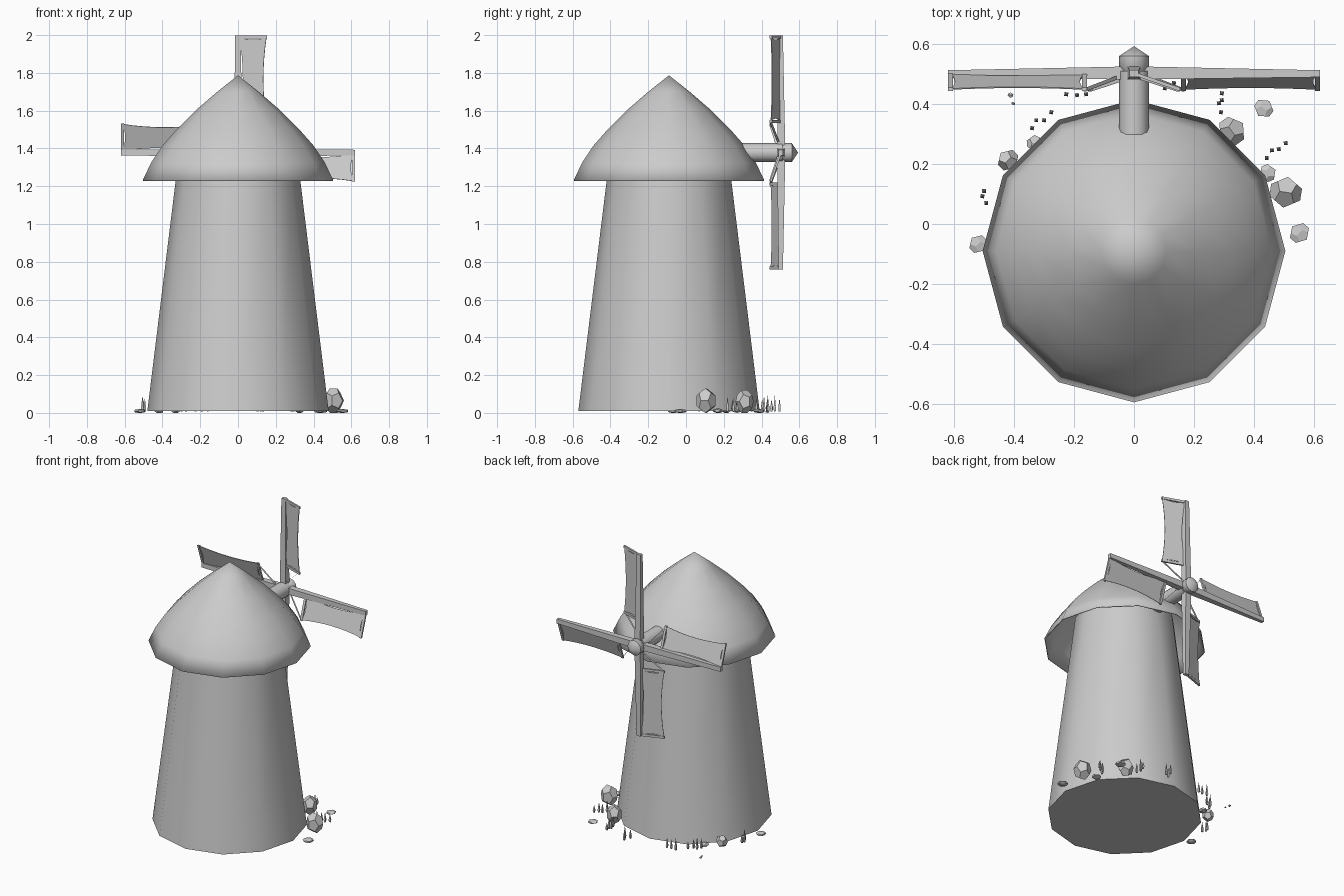
import bpy, bmesh, math, random
from mathutils import Matrix, Vector

if "Cube" in bpy.data.objects:
    bpy.data.objects.remove(bpy.data.objects["Cube"])

random.seed(4)
stone = bpy.data.materials.new("plain_grey")
stone.diffuse_color = (0.6, 0.6, 0.6, 1)
stone.use_nodes = True
stone.node_tree.nodes["Principled BSDF"].inputs["Base Color"].default_value = stone.diffuse_color


def finish(name, bm, smooth=None):
    bmesh.ops.recalc_face_normals(bm, faces=bm.faces)
    me = bpy.data.meshes.new(name)
    bm.to_mesh(me)
    bm.free()
    me.materials.append(stone)
    ob = bpy.data.objects.new(name, me)
    bpy.context.collection.objects.link(ob)
    if smooth:
        bpy.ops.object.select_all(action='DESELECT')
        ob.select_set(True)
        bpy.context.view_layer.objects.active = ob
        bpy.ops.object.shade_smooth_by_angle(angle=math.radians(smooth))
    return ob


def lathe(name, profile, n, matrix, smooth=50, caps=True):
    """Revolve (radius, height) points round z, then place with matrix."""
    bm = bmesh.new()
    rings = [[bm.verts.new((r * math.cos(2 * math.pi * i / n),
                            r * math.sin(2 * math.pi * i / n), z))
              for i in range(n)] for r, z in profile]
    for a, b in zip(rings, rings[1:]):
        for i in range(n):
            j = (i + 1) % n
            bm.faces.new((a[i], a[j], b[j], b[i]))
    if caps:
        for ring, (r, z) in ((rings[0], profile[0]), (rings[-1], profile[-1])):
            if r > 0:
                bm.faces.new(ring)
    bmesh.ops.remove_doubles(bm, verts=bm.verts, dist=1e-5)
    bm.transform(matrix)
    return finish(name, bm, smooth)


def hull(bm, points):
    vs = [bm.verts.new(p) for p in points]
    bmesh.ops.convex_hull(bm, input=vs)


# tower and cap
centre = Matrix.Translation((0, -0.09, 0))
lathe("tower", [(0.48, 0.01), (0.33, 1.23), (0.31, 1.40)], 12, centre)
roof = lathe("roof", [(0.505, 1.23), (0.46, 1.325), (0.40, 1.415), (0.325, 1.5),
                      (0.22, 1.605), (0.11, 1.70), (0, 1.787)], 12, centre, 50, False)
sol = roof.modifiers.new("thickness", 'SOLIDIFY')
sol.thickness = 0.006

# axle and hub, turned to point along +y
ZC = 1.378
to_back = Matrix.Translation((0, 0, ZC)) @ Matrix.Rotation(-math.pi / 2, 4, 'X')
lathe("axle", [(0.05, 0.10), (0.05, 0.51)], 12, to_back)
lathe("hub", [(0.03, 0.495), (0.05, 0.525), (0.05, 0.56), (0, 0.593)], 12, to_back, 35)

# four sails: r along the spar, t across it, y depth
for k, side in enumerate(("top", "right", "bottom", "left")):
    a = math.pi / 2 * k
    d = Vector((math.sin(a), 0, math.cos(a)))
    e = Vector((d.z, 0, -d.x))

    def P(r, t, y):
        return d * r + e * t + Vector((0, y, ZC))

    # tapered spar
    bm = bmesh.new()
    hull(bm, [P(r, s * w, y) for r, w, y0, y1 in ((0.0, 0.022, 0.482, 0.526),
                                                  (0.62, 0.015, 0.49, 0.513))
              for s in (-1, 1) for y in (y0, y1)])
    finish(side + "_spar", bm)

    # outer and inner crossbars with the diagonal brace
    bm = bmesh.new()
    for r in (0.612, 0.165):
        hull(bm, [P(r + s * 0.008, t, y + q * 0.006) for t, y in ((0, 0.502), (0.153, 0.449))
                  for s in (-1, 1) for q in (-1, 1)])
    hull(bm, [P(r + s * 0.004, t + s * 0.005, y + q * 0.005)
              for r, t, y in ((0.165, 0.148, 0.447), (0.04, 0.0, 0.495))
              for s in (-1, 1) for q in (-1, 1)])
    finish(side + "_sail_frame", bm)

    # cloth with edges curving inward between its corners
    bm = bmesh.new()
    nu, nv = 8, 6
    grid = []
    for i in range(nu + 1):
        u = 2 * i / nu - 1
        row = []
        for j in range(nv + 1):
            v = 2 * j / nv - 1
            r = 0.389 + 0.222 * u * (1 - 0.06 * (1 - v * v))
            t = 0.08 + 0.071 * v * (1 - 0.24 * (1 - u * u))
            row.append(bm.verts.new(P(r, t, 0.502 - 0.053 * t / 0.153)))
        grid.append(row)
    for i in range(nu):
        for j in range(nv):
            bm.faces.new((grid[i][j], grid[i + 1][j], grid[i + 1][j + 1], grid[i][j + 1]))
    cloth = finish(side + "_sail_cloth", bm)
    m = cloth.modifiers.new("thickness", 'SOLIDIFY')
    m.thickness, m.offset = 0.004, 0

# rocks: squashed twelve-sided stones (x, y, radius, height)
rocks = [(0.506, 0.106, 0.052, 0.13), (0.326, 0.31, 0.046, 0.12), (-0.42, 0.213, 0.035, 0.075),
         (0.433, 0.386, 0.031, 0.02), (0.446, 0.17, 0.028, 0.022), (0.552, -0.03, 0.033, 0.02),
         (-0.52, -0.067, 0.03, 0.02), (-0.33, 0.27, 0.027, 0.025), (-0.412, 0.43, 0.009, 0.012),
         (-0.403, 0.402, 0.006, 0.008)]
phi = (1 + 5 ** 0.5) / 2
dodeca = [Vector((x, y, z)) for x in (-1, 1) for y in (-1, 1) for z in (-1, 1)]
for p in (-1 / phi, 1 / phi):
    for q in (-phi, phi):
        dodeca += [Vector((0, p, q)), Vector((p, q, 0)), Vector((q, 0, p))]
for i, (x, y, r, h) in enumerate(rocks):
    bm = bmesh.new()
    turn = Matrix.Rotation(random.uniform(0, 6), 3, 'Z')
    pts = [turn @ (v / phi) for v in dodeca]
    hull(bm, [(x + v.x * r, y + v.y * r, (v.z + 1) * h / 2) for v in pts])
    bmesh.ops.dissolve_limit(bm, angle_limit=0.02, verts=bm.verts, edges=bm.edges)
    finish("rock_%d" % (i + 1), bm)

# grass: small four-sided spikes in tufts (x, y)
tufts = [
    [(-0.326, 0.346), (-0.3, 0.346), (-0.34, 0.32), (-0.276, 0.373)],
    [(-0.226, 0.433), (-0.19, 0.43), (-0.16, 0.433)],
    [(0.293, 0.413), (0.283, 0.403), (0.29, 0.373), (0.293, 0.436)],
    [(0.443, 0.22), (0.46, 0.246), (0.483, 0.25), (0.506, 0.27)],
    [(-0.506, 0.093), (-0.5, 0.11), (-0.493, 0.07)],
    [(0.133, 0.47), (0.103, 0.453), (0.12, 0.495)],
]
for i, tuft in enumerate(tufts):
    bm = bmesh.new()
    for j, (x, y) in enumerate(tuft):
        h = (0.085, 0.065, 0.07, 0.05)[j]
        r = 0.009
        ang = random.uniform(0.5, 1.0)
        ring = [(x + s * math.cos(ang + n * math.pi / 2), y + s * math.sin(ang + n * math.pi / 2), z)
                for s, z in ((r * 0.7, 0.008), (r, 0.025)) for n in range(4)]
        hull(bm, ring + [(x, y, h + 0.008)])
    finish("grass_tuft_%d" % (i + 1), bm)
